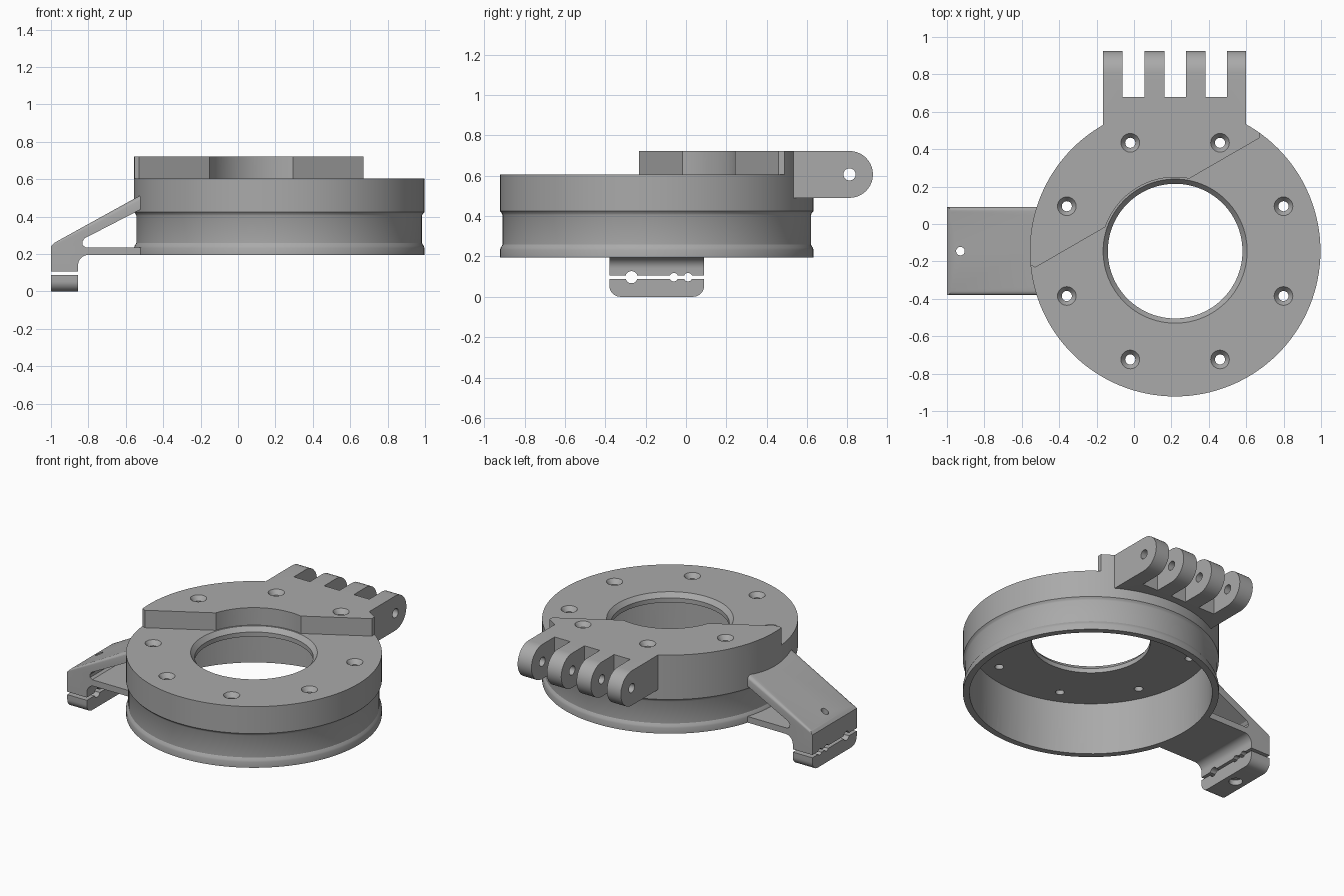
import bpy, bmesh
from math import sin, cos, radians, pi
from mathutils import Vector, Matrix

if "Cube" in bpy.data.objects:
    bpy.data.objects.remove(bpy.data.objects["Cube"])

CX, CY, R = 0.22, -0.145, 0.777      # ring axis and outer radius
TOP, STEP, BASE = 0.722, 0.605, 0.195

grey = bpy.data.materials.new("plain grey")
grey.use_nodes = True
grey.diffuse_color = (0.4, 0.4, 0.4, 1)
grey.node_tree.nodes["Principled BSDF"].inputs["Base Color"].default_value = (0.4, 0.4, 0.4, 1)


def finish(name, bm):
    bmesh.ops.recalc_face_normals(bm, faces=bm.faces[:])
    mesh = bpy.data.meshes.new(name)
    bm.to_mesh(mesh)
    bm.free()
    mesh.materials.append(grey)
    obj = bpy.data.objects.new(name, mesh)
    bpy.context.collection.objects.link(obj)
    return obj


def prism(name, points, axis, lo, hi, edge_round=0, round_test=None):
    """Extrude a 2D outline along one axis between lo and hi."""
    place = {"x": lambda p, t: (t, p[0], p[1]),
             "y": lambda p, t: (p[0], t, p[1]),
             "z": lambda p, t: (p[0], p[1], t)}[axis]
    bm = bmesh.new()
    a = [bm.verts.new(place(p, lo)) for p in points]
    b = [bm.verts.new(place(p, hi)) for p in points]
    bm.faces.new(a)
    bm.faces.new(b[::-1])
    for i in range(len(a)):
        j = (i + 1) % len(a)
        bm.faces.new((a[i], b[i], b[j], a[j]))
    bmesh.ops.recalc_face_normals(bm, faces=bm.faces[:])
    if edge_round:
        edges = [e for e in bm.edges if round_test(e)]
        bmesh.ops.bevel(bm, geom=edges, offset=edge_round, segments=5,
                        profile=0.5, affect="EDGES")
    return finish(name, bm)


def lathe(name, profile, x, y, steps):
    """Turn an (r, z) profile that starts and ends on the axis."""
    bm = bmesh.new()
    vs = [bm.verts.new((r, 0, z)) for r, z in profile]
    es = [bm.edges.new(pair) for pair in zip(vs, vs[1:])]
    bmesh.ops.spin(bm, geom=vs + es, cent=(0, 0, 0), axis=(0, 0, 1),
                   angle=2 * pi, steps=steps, use_duplicate=False)
    bmesh.ops.remove_doubles(bm, verts=bm.verts[:], dist=1e-5)
    bmesh.ops.translate(bm, verts=bm.verts[:], vec=(x, y, 0))
    return finish(name, bm)


def arc(cx, cy, r, start, end, n):
    return [(cx + r * cos(radians(start + (end - start) * i / n)),
             cy + r * sin(radians(start + (end - start) * i / n))) for i in range(n + 1)]


def rod(name, p, r, axis, lo, hi):
    return prism(name, arc(p[0], p[1], r, 0, 348.75, 31), axis, lo, hi)


def combine(target, tool, operation="DIFFERENCE", keep=False):
    mod = target.modifiers.new("cut", "BOOLEAN")
    mod.operation, mod.solver, mod.object = operation, "EXACT", tool
    bpy.context.view_layer.objects.active = target
    bpy.ops.object.modifier_apply(modifier=mod.name)
    if not keep:
        bpy.data.objects.remove(tool)


# Ring housing: turned drum with a shallow waist
housing = lathe("ring_housing", [
    (0, BASE), (R, BASE), (R, 0.232), (0.773, 0.243), (0.764, 0.258), (0.764, 0.405),
    (0.768, 0.414), (R, 0.424), (R, TOP), (0, TOP)], CX, CY, 128)

# Lower front step, leaving a raised rear plate with a curved relief
outline = [(1, -1), (1, 0.402), (0.752, 0.402), (0.692, 0.298)]
outline += arc(0, 0, 0.395, 49, 131, 24)
outline += [(-0.692, 0.298), (-0.752, 0.402), (-1, 0.402), (-1, -1)]
turn = Matrix.Rotation(radians(30), 2)
outline = [turn @ Vector(p) + Vector((CX, CY)) for p in outline]
combine(housing, prism("step_cutter", outline, "z", STEP, 1))

# Hinge with four round-ended fingers
side = [(0.45, 0.49)] + arc(0.81, 0.606, 0.116, -90, 90, 20) + [(0.45, TOP)]
hinge = prism("hinge", side, "x", -0.165, 0.6)
for lo, hi in ((-0.062, 0.057), (0.163, 0.277), (0.383, 0.498)):
    slot = [(lo, 0.68), (hi, 0.68), (hi, 1), (lo, 1)]
    combine(hinge, prism("slot_cutter", slot, "z", 0.4, 0.8))
combine(hinge, rod("pin_cutter", (0.81, 0.606), 0.03, "x", -0.3, 0.8))
combine(housing, hinge, "UNION")

# Side arm: sloped bracket with a triangular window
arm_side = [(-1, 0.106), (-0.855, 0.106)] + arc(-0.8, 0.14, 0.055, 180, 90, 8)
arm_side += [(-0.5, BASE), (-0.5, 0.526), (-0.98, 0.261), (-1, 0.24)]


def slope_edge(e):
    a, b = e.verts[0].co, e.verts[1].co
    return abs(a.y - b.y) < 1e-4 and min(a.z, b.z) > 0.22 and abs(a.x - b.x) > 0.1


arm = prism("side_arm", arm_side, "y", -0.38, 0.09, 0.025, slope_edge)
window = [(-0.4, 0.236), (-0.815, 0.236), (-0.83, 0.247), (-0.833, 0.265),
          (-0.82, 0.284), (-0.56, 0.418), (-0.4, 0.5)]
combine(arm, prism("window_cutter", window, "y", -1, 1))
combine(housing, arm, "UNION")

# Hollow underside and chamfered centre hole
combine(housing, lathe("cavity_cutter", [
    (0, 0.1), (0.737, 0.1), (0.737, 0.545), (0.36, 0.545), (0.36, 0.575),
    (0.386, STEP + 0.001), (0.386, 0.8), (0, 0.8)], CX, CY, 96))

# Eight countersunk screw holes
for k in range(8):
    a = radians(22.5 + 45 * k)
    top = TOP if k in (1, 2, 3) else STEP
    combine(housing, lathe("screw_cutter", [
        (0, 0.4), (0.027, 0.4), (0.027, top - 0.03), (0.05, top),
        (0.05, top + 0.2), (0, top + 0.2)],
        CX + 0.627 * cos(a), CY + 0.627 * sin(a), 24))

# Lower clamp jaw with rounded bottom corners
jaw = arc(-0.325, 0.055, 0.055, 180, 270, 8) + arc(0.035, 0.055, 0.055, 270, 360, 8)
clamp = prism("clamp_jaw", jaw + [(0.09, 0.087), (-0.38, 0.087)], "x", -1, -0.855)

# Cable grooves and clamp screw pass through both jaws
grooves = [rod("groove_cutter", (y, 0.097), r, "x", -1.1, -0.8)
           for y, r in ((-0.27, 0.03), (-0.06, 0.021), (0.01, 0.021))]
screw = lathe("clamp_screw_cutter", [(0, -0.1), (0.042, -0.1), (0.042, 0.035),
                                     (0.023, 0.035), (0.023, 0.6), (0, 0.6)],
              -0.928, -0.145, 24)
for part in (housing, clamp):
    for tool in grooves + [screw]:
        combine(part, tool, keep=True)
for tool in grooves + [screw]:
    bpy.data.objects.remove(tool)

# Smooth round surfaces, keep machined edges sharp
for part in (housing, clamp):
    bpy.ops.object.select_all(action="DESELECT")
    part.select_set(True)
    bpy.context.view_layer.objects.active = part
    bpy.ops.object.shade_smooth_by_angle(angle=radians(25))
